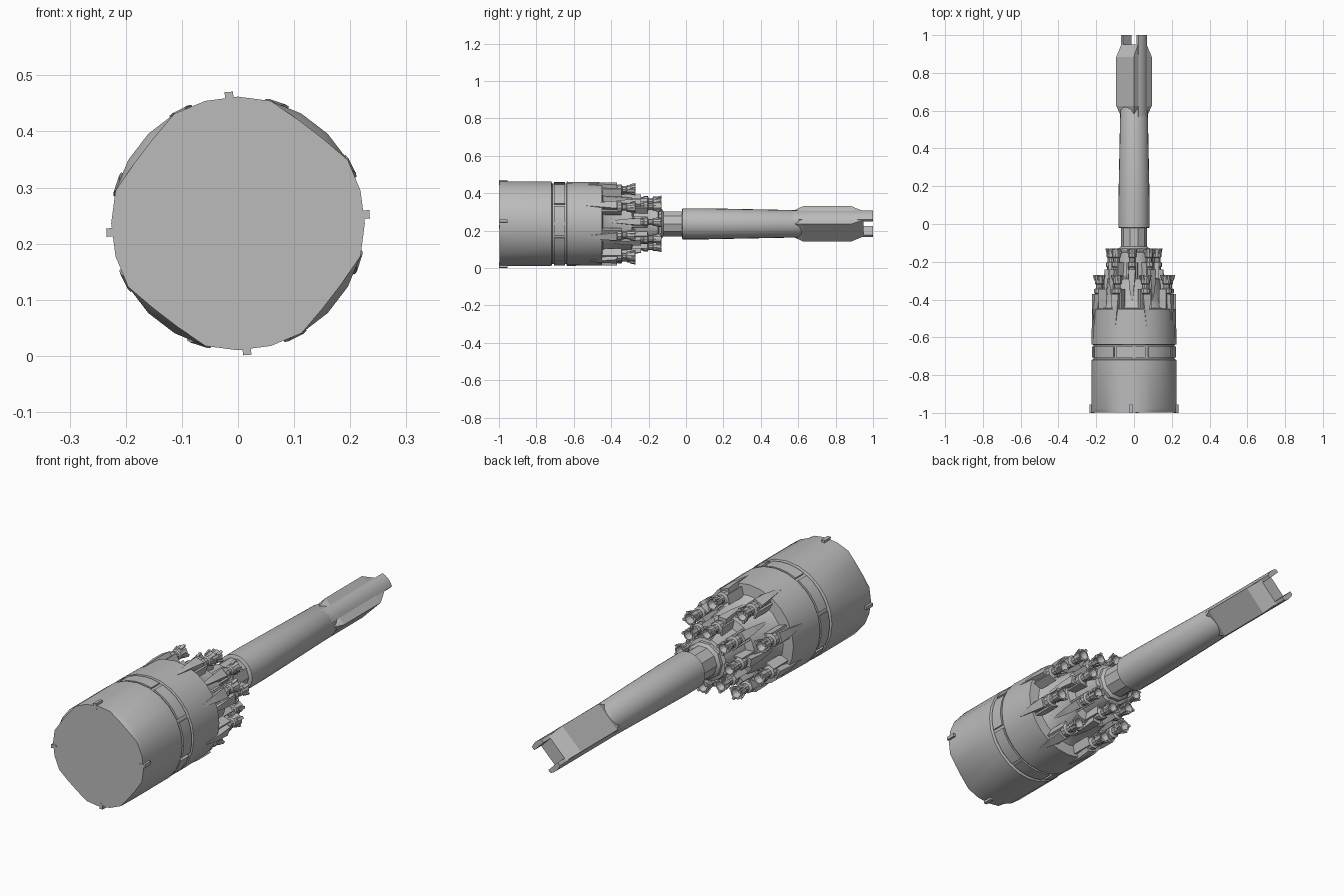
import bpy, bmesh, math
from mathutils import Vector, Matrix

if "Cube" in bpy.data.objects:
    bpy.data.objects.remove(bpy.data.objects["Cube"])

ZC = 0.236  # height of the long axis
grey = bpy.data.materials.new("plain_grey")
grey.diffuse_color = (0.5, 0.5, 0.5, 1)
grey.use_nodes = True
grey.node_tree.nodes["Principled BSDF"].inputs["Base Color"].default_value = grey.diffuse_color


def finish(bm, name, smooth=True):
    bmesh.ops.recalc_face_normals(bm, faces=bm.faces)
    me = bpy.data.meshes.new(name)
    bm.to_mesh(me)
    bm.free()
    ob = bpy.data.objects.new(name, me)
    bpy.context.collection.objects.link(ob)
    me.materials.append(grey)
    ob.location.z = ZC
    if smooth:
        bpy.ops.object.select_all(action='DESELECT')
        ob.select_set(True)
        bpy.context.view_layer.objects.active = ob
        bpy.ops.object.shade_smooth_by_angle(angle=math.radians(32))
    return ob


def loft(bm, rings):
    """Skin a list of equal-length point rings and cap both ends."""
    vs = [[bm.verts.new(p) for p in r] for r in rings]
    n = len(vs[0])
    for a, b in zip(vs, vs[1:]):
        for i in range(n):
            bm.faces.new((a[i], a[(i + 1) % n], b[(i + 1) % n], b[i]))
    bm.faces.new(vs[0])
    bm.faces.new(vs[-1])


def circle(y, r, n, cx=0.0, cz=0.0, start=0.0):
    return [Vector((cx + r * math.cos(start + math.tau * i / n), y,
                    cz + r * math.sin(start + math.tau * i / n))) for i in range(n)]


def lathe(bm, profile, n, cx=0.0, cz=0.0, start=0.0):
    loft(bm, [circle(y, r, n, cx, cz, start) for y, r in profile])


def rect(y, r0, r1, w):
    """Cross-section in a radial frame: x outward, z sideways."""
    return [Vector((r0, y, -w)), Vector((r1, y, -w)), Vector((r1, y, w)), Vector((r0, y, w))]


def around(bm, angles, build):
    """Build a part on the +x side and copy it round the axis."""
    for a in angles:
        part = bmesh.new()
        build(part)
        part.transform(Matrix.Rotation(-math.radians(a), 4, 'Y'))
        tmp = bpy.data.meshes.new("tmp")
        part.to_mesh(tmp)
        part.free()
        bm.from_mesh(tmp)
        bpy.data.meshes.remove(tmp)


OUTER = [27 + 45 * k for k in range(8)]
INNER = [49.5 + 45 * k for k in range(8)]

# Main drum: front edge cut back in four places
bm = bmesh.new()
front = circle(-0.998, 0.226, 24)
for i, p in enumerate(front):
    if i % 6 in (3, 4):
        p.x *= 0.945
        p.z *= 0.945
loft(bm, [front] + [circle(y, r, 24) for y, r in (
    (-0.975, 0.226), (-0.72, 0.226), (-0.715, 0.215), (-0.64, 0.215),
    (-0.637, 0.225), (-0.45, 0.222), (-0.445, 0.175), (-0.40, 0.15),
    (-0.29, 0.14), (-0.28, 0.105), (-0.15, 0.095), (-0.14, 0.07))])
finish(bm, "drum")


# Curved plates set in the groove
def band_plate(b):
    rings = []
    for i in range(5):
        a = math.radians(-20.5 + 41 * i / 4)
        rings.append([Vector((r * math.cos(a), y, r * math.sin(a)))
                      for r, y in ((0.205, -0.707), (0.223, -0.707), (0.223, -0.648), (0.205, -0.648))])
    loft(b, rings)


bm = bmesh.new()
around(bm, INNER, band_plate)
finish(bm, "groove_plates")

# Four clips on the front rim
bm = bmesh.new()
around(bm, [4 + 90 * k for k in range(4)],
       lambda b: loft(b, [rect(y, 0.209, 0.235, 0.0075) for y in (-1.0, -0.955)]))
finish(bm, "rim_clips", False)


# Thruster: base, waist, collar and flared mouth with four lugs
def thruster(b, r, y_end, length, s):
    y0 = y_end - length
    lathe(b, [(y0, 0.022 * s), (y_end - 0.10, 0.022 * s), (y_end - 0.095, 0.028 * s),
              (y_end - 0.075, 0.028 * s), (y_end - 0.07, 0.018 * s), (y_end - 0.05, 0.018 * s),
              (y_end - 0.045, 0.024 * s), (y_end - 0.022, 0.024 * s), (y_end - 0.004, 0.029 * s),
              (y_end - 0.004, 0.022 * s), (y_end - 0.03, 0.012 * s)], 10, r)
    for k in range(4):
        a = math.pi / 4 + k * math.pi / 2
        c, d = math.cos(a), math.sin(a)
        rings = []
        for y, o in ((y_end - 0.03, 0.027), (y_end, 0.035)):
            rings.append([Vector((r + s * (u * c - v * d), y, s * (u * d + v * c)))
                          for u, v in ((0.02, -0.006), (o, -0.006), (o, 0.006), (0.02, 0.006))])
        loft(b, rings)
    # side brackets along the body
    for side in (-1, 1):
        loft(b, [[p + Vector((0, 0, side * 0.026 * s)) for p in rect(y, r - 0.03, r + 0.012 * s, 0.004)]
                 for y in (y0, y_end - 0.075)])


bm = bmesh.new()
around(bm, OUTER, lambda b: thruster(b, 0.194, -0.27, 0.18, 1.0))
finish(bm, "outer_thrusters")
bm = bmesh.new()
around(bm, INNER, lambda b: thruster(b, 0.123, -0.13, 0.18, 0.93))
finish(bm, "inner_thrusters")


# Pointed fairings running forward of every thruster
def fairing(b, r, y0, y1, w):
    loft(b, [rect(y0, r - 0.03, r, 0.003), rect(y0 + 0.1, r - 0.03, r + 0.006, w * 0.7),
             rect(y1, r - 0.05, r + 0.004, w)])


bm = bmesh.new()
around(bm, OUTER, lambda b: fairing(b, 0.222, -0.545, -0.37, 0.022))
around(bm, INNER, lambda b: fairing(b, 0.152, -0.42, -0.24, 0.02))
finish(bm, "fairings", False)

# Neck with a faceted flange
bm = bmesh.new()
lathe(bm, [(-0.16, 0.083), (-0.13, 0.083), (-0.12, 0.07), (-0.015, 0.07)], 10)
finish(bm, "neck")

# Tapered shaft
bm = bmesh.new()
lathe(bm, [(-0.022, 0.076), (-0.018, 0.083), (0.1, 0.083), (0.6, 0.073), (0.63, 0.06)], 24)
finish(bm, "shaft")


# Square tip block with flat diagonal faces and sloped ends
def block_ring(y, h, w):
    return [Vector((w, y, -h)), Vector((w, y, h)), Vector((-w, y, h)), Vector((-w, y, -h))]


bm = bmesh.new()
loft(bm, [block_ring(y, h, w) for y, h, w in (
    (0.56, 0.045, 0.045), (0.625, 0.067, 0.066), (0.885, 0.067, 0.066), (0.95, 0.033, 0.062))])
bm.transform(Matrix.Rotation(-math.pi / 4, 4, 'Y'))
finish(bm, "tip_block", False)


# Two curved prongs running along the tip
def prong(b):
    rings = []
    for y in (0.55, 1.0):
        arc = [math.radians(t) for t in (-27, -14, 0, 14, 27)]
        rings.append([Vector((0.0735 * math.cos(t), y, 0.0735 * math.sin(t))) for t in arc]
                     + [Vector((0.05, y, 0.033)), Vector((0.05, y, -0.033))])
    loft(b, rings)


bm = bmesh.new()
around(bm, (45, 225), prong)
finish(bm, "tip_prongs")
